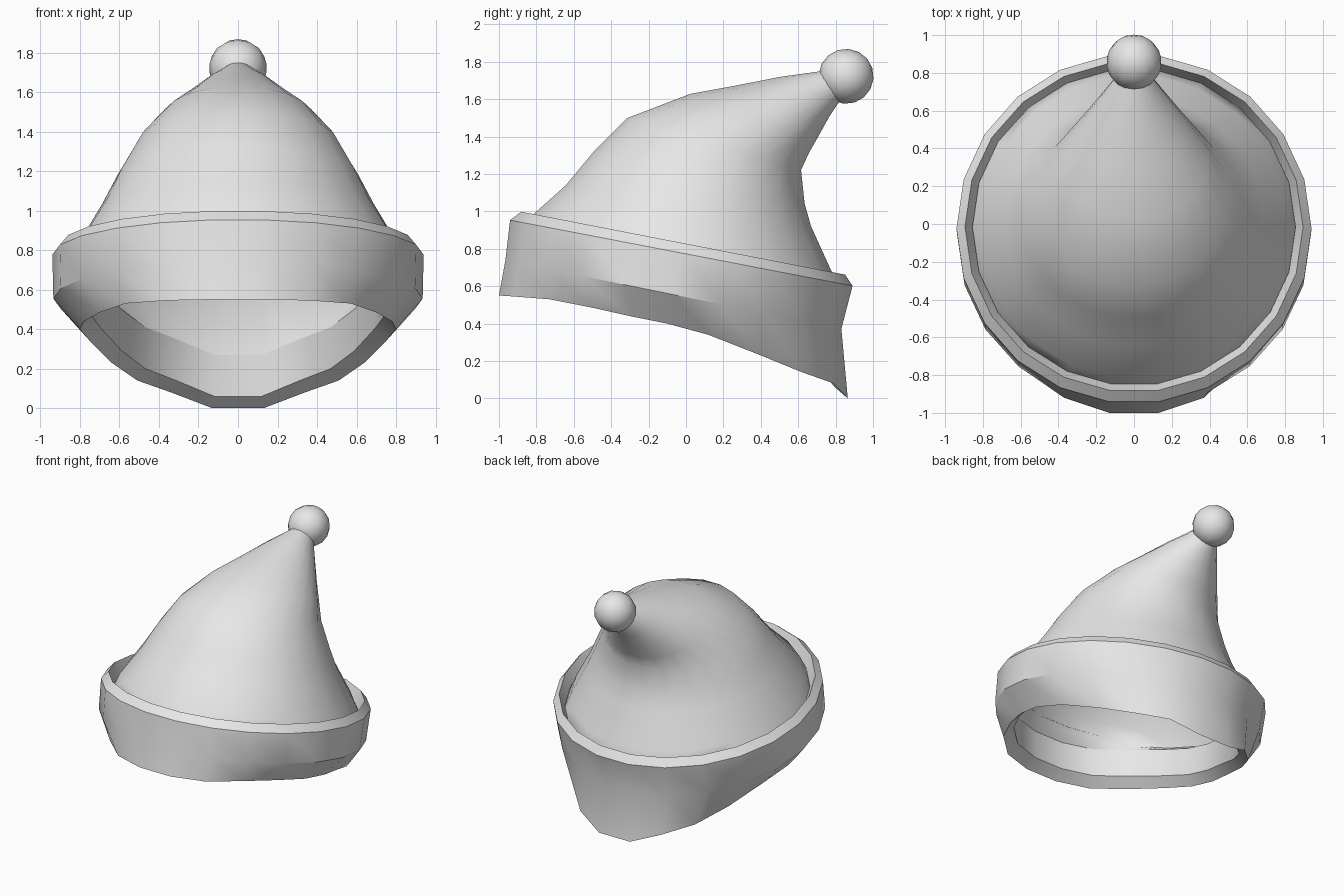
import bpy, bmesh, math
from mathutils import Vector

if "Cube" in bpy.data.objects:
    bpy.data.objects.remove(bpy.data.objects["Cube"])

SIDES = 22
HALF = SIDES // 2

felt = bpy.data.materials.new("light grey felt")
felt.use_nodes = True
felt.diffuse_color = (0.8, 0.8, 0.8, 1)
felt.node_tree.nodes["Principled BSDF"].inputs["Base Color"].default_value = (0.8, 0.8, 0.8, 1)


def finish(obj, angle):
    """Give an object its material and smooth shading."""
    obj.data.materials.clear()
    obj.data.materials.append(felt)
    bpy.ops.object.select_all(action='DESELECT')
    obj.select_set(True)
    bpy.context.view_layer.objects.active = obj
    bpy.ops.object.shade_smooth_by_angle(angle=math.radians(angle))


def tilted_ring(front, rear, width):
    """Elliptical ring given its front and rear (y, z) points and half width."""
    f, r = Vector((0, *front)), Vector((0, *rear))
    centre, arm = (f + r) / 2, (r - f) / 2
    step = 2 * math.pi / SIDES
    angles = [-math.pi / 2 + step * (i + 0.5) for i in range(SIDES)]
    return [centre + arm * math.sin(a) + Vector((width * math.cos(a), 0, 0)) for a in angles]


def loft(name, rings, angle):
    """Skin a list of equal rings with quads."""
    bm = bmesh.new()
    rows = [[bm.verts.new(p) for p in ring] for ring in rings]
    for a, b in zip(rows, rows[1:]):
        for i in range(SIDES):
            j = (i + 1) % SIDES
            bm.faces.new((a[i], a[j], b[j], b[i]))
    bmesh.ops.recalc_face_normals(bm, faces=bm.faces)
    mesh = bpy.data.meshes.new(name)
    bm.to_mesh(mesh)
    bm.free()
    obj = bpy.data.objects.new(name, mesh)
    bpy.context.collection.objects.link(obj)
    finish(obj, angle)
    return obj


def inset(ring, scale, lift):
    return [Vector((p.x * scale, p.y * scale, p.z + lift)) for p in ring]


# Wavy lower edge of the band: left half front to back, then mirrored
half_edge = [Vector(p) for p in (
    (0.13, -1.0, 0.55), (0.37, -0.92, 0.545), (0.57, -0.73, 0.53),
    (0.70, -0.50, 0.485), (0.78, -0.30, 0.44), (0.80, -0.10, 0.40),
    (0.75, 0.12, 0.34), (0.64, 0.40, 0.23), (0.51, 0.62, 0.14),
    (0.34, 0.79, 0.08), (0.13, 0.865, 0.0))]
edge = half_edge + [Vector((-p.x, p.y, p.z)) for p in reversed(half_edge)]
inner_edge = inset(edge, 0.92, 0.06)
inner_crease = inset(edge, 0.92, 0.27)

# Turned-up band with bevelled rim
loft("band", [
    tilted_ring((-0.855, 0.91), (0.82, 0.57), 0.855),
    tilted_ring((-0.89, 1.0), (0.86, 0.66), 0.895),
    tilted_ring((-0.95, 0.955), (0.90, 0.60), 0.94),
    tilted_ring((-0.975, 0.74), (0.84, 0.37), 0.935),
    edge, inner_edge, inner_crease], 35)

# Crown, leaning back to its tip
loft("crown", [
    inner_crease,
    tilted_ring((-0.87, 0.88), (0.83, 0.55), 0.86),
    tilted_ring((-0.82, 0.99), (0.79, 0.67), 0.81),
    tilted_ring((-0.65, 1.14), (0.675, 0.92), 0.69),
    tilted_ring((-0.50, 1.32), (0.64, 1.04), 0.61),
    tilted_ring((-0.32, 1.50), (0.62, 1.22), 0.50),
    tilted_ring((0.02, 1.63), (0.66, 1.31), 0.385),
    tilted_ring((0.27, 1.675), (0.71, 1.40), 0.285),
    tilted_ring((0.50, 1.72), (0.77, 1.51), 0.185),
    tilted_ring((0.72, 1.75), (0.83, 1.60), 0.09),
    tilted_ring((0.80, 1.76), (0.86, 1.67), 0.05)], 60)

# Ball on the tip
bpy.ops.mesh.primitive_uv_sphere_add(
    segments=14, ring_count=8, radius=0.147, location=(0, 0.856, 1.722),
    rotation=(math.radians(-50), 0, 0))
ball = bpy.context.object
ball.name = "tip_ball"
finish(ball, 60)
